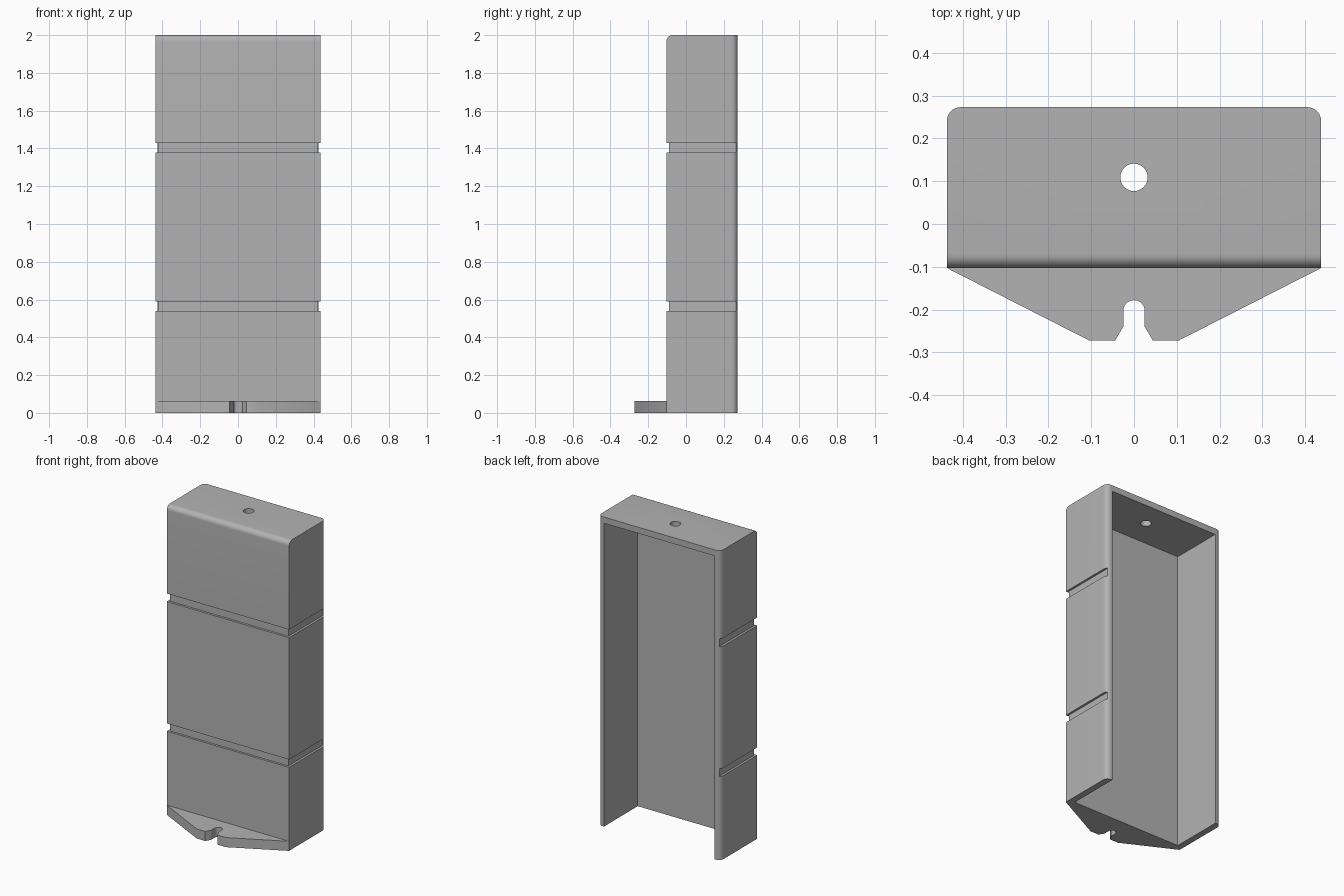
import bpy, bmesh, math

cube = bpy.data.objects.get("Cube")
if cube:
    bpy.data.objects.remove(cube, do_unlink=True)

GREY = (0.45, 0.45, 0.45, 1.0)
grey = bpy.data.materials.new("plain grey")
grey.use_nodes = True
grey.diffuse_color = GREY
grey.node_tree.nodes["Principled BSDF"].inputs["Base Color"].default_value = GREY

HALF_W, FRONT, BACK, HEIGHT = 0.437, -0.103, 0.273, 2.0
SIDE_WALL, FRONT_WALL, TOP_WALL = 0.042, 0.032, 0.04
ROUND = 0.032


def prism(name, outline, z0, z1):
    """Extrude a closed xy outline from z0 to z1."""
    bm = bmesh.new()
    base = bm.faces.new([bm.verts.new((x, y, z0)) for x, y in outline])
    ext = bmesh.ops.extrude_face_region(bm, geom=[base])
    top = [v for v in ext["geom"] if isinstance(v, bmesh.types.BMVert)]
    bmesh.ops.translate(bm, verts=top, vec=(0, 0, z1 - z0))
    bmesh.ops.recalc_face_normals(bm, faces=bm.faces)
    mesh = bpy.data.meshes.new(name)
    bm.to_mesh(mesh)
    bm.free()
    mesh.materials.append(grey)
    obj = bpy.data.objects.new(name, mesh)
    bpy.context.collection.objects.link(obj)
    return obj


def box_outline(x, y0, y1):
    return [(-x, y0), (x, y0), (x, y1), (-x, y1)]


def activate(obj):
    bpy.ops.object.select_all(action="DESELECT")
    obj.select_set(True)
    bpy.context.view_layer.objects.active = obj


def cut(target, cutter):
    mod = target.modifiers.new("cut", "BOOLEAN")
    mod.operation, mod.solver, mod.object = "DIFFERENCE", "EXACT", cutter
    activate(target)
    bpy.ops.object.modifier_apply(modifier=mod.name)
    bpy.data.objects.remove(cutter, do_unlink=True)


# Housing block: round the upright back edges and the top front edge
housing = prism("housing", box_outline(HALF_W, FRONT, BACK), 0, HEIGHT)
bm = bmesh.new()
bm.from_mesh(housing.data)
rounded = []
for e in bm.edges:
    a, b = (v.co for v in e.verts)
    upright_back = abs(a.z - b.z) > 1 and a.y > 0
    top_front = min(a.z, b.z) > 1 and max(a.y, b.y) < 0
    if upright_back or top_front:
        rounded.append(e)
bmesh.ops.bevel(bm, geom=rounded, offset=ROUND, segments=8, profile=0.5, affect="EDGES")
bm.to_mesh(housing.data)
bm.free()

# Cavity open at the back and the bottom
cut(housing, prism("cavity_cutter",
                   box_outline(HALF_W - SIDE_WALL, FRONT + FRONT_WALL, 0.5),
                   -0.2, HEIGHT - TOP_WALL))

# Grooves round the front and both sides
DEPTH, STOP, OUT = 0.014, 0.265, 0.6
inner = HALF_W - DEPTH
for z0, z1 in ((0.54, 0.59), (1.378, 1.43)):
    u_shape = [(-OUT, -OUT), (OUT, -OUT), (OUT, STOP), (inner, STOP),
               (inner, FRONT + DEPTH), (-inner, FRONT + DEPTH),
               (-inner, STOP), (-OUT, STOP)]
    cut(housing, prism("groove_cutter", u_shape, z0, z1))

# Round hole through the top
circle = [(0.032 * math.cos(i * math.tau / 32), 0.109 + 0.032 * math.sin(i * math.tau / 32))
          for i in range(32)]
cut(housing, prism("hole_cutter", circle, 1.8, 2.2))

# Tapered foot tab with a keyed slot
SLOT = 0.025
right_half = [(HALF_W, FRONT), (0.105, -0.272), (0.044, -0.272), (SLOT, -0.24)]
arc = [(SLOT * math.cos(i * math.pi / 16), -0.203 + SLOT * math.sin(i * math.pi / 16))
       for i in range(17)]
left_half = [(-x, y) for x, y in reversed(right_half)]
foot_tab = prism("foot_tab", right_half + arc + left_half, 0, 0.062)

for obj in (housing, foot_tab):
    activate(obj)
    bpy.ops.object.shade_smooth_by_angle(angle=math.radians(30))
